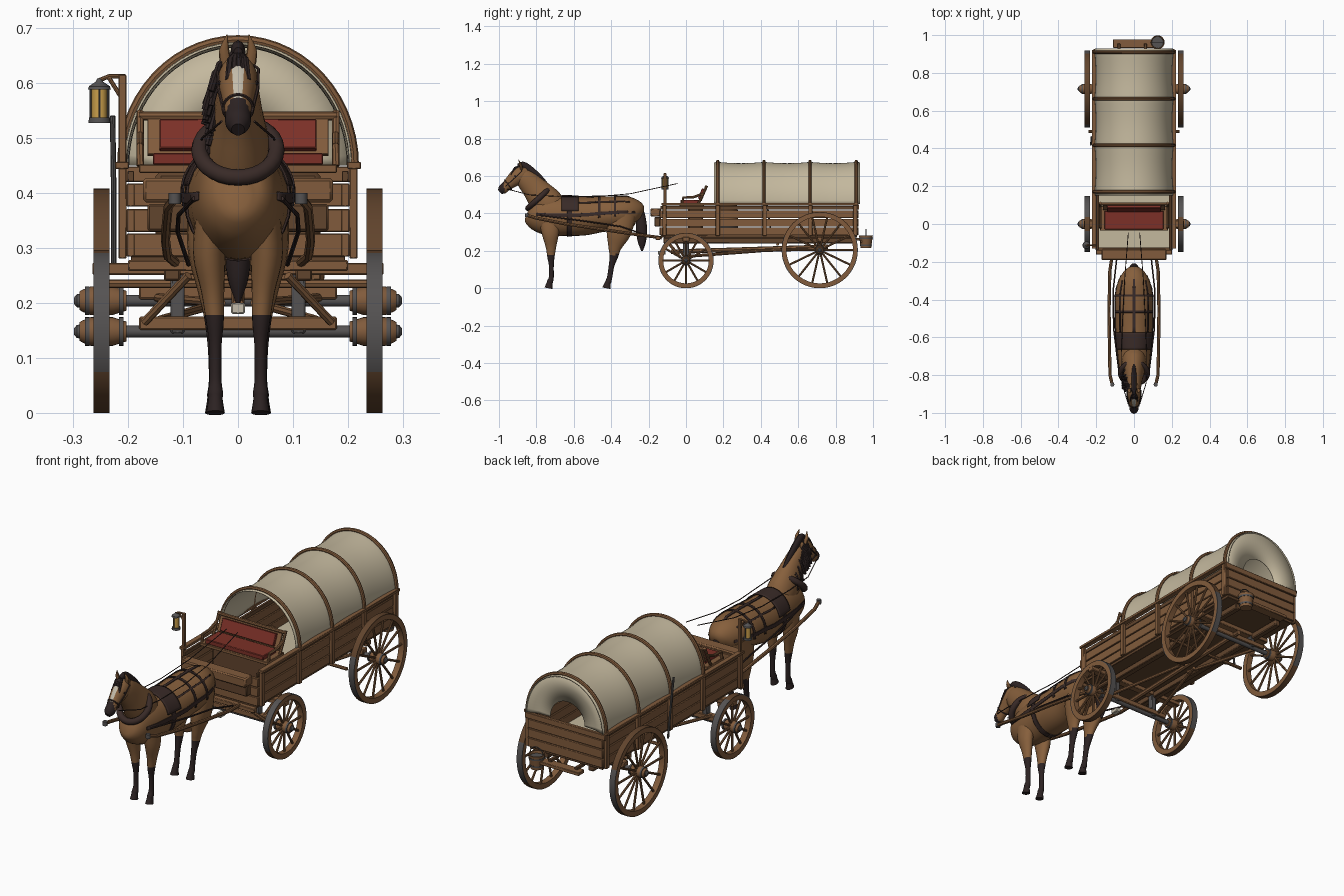
import bpy, bmesh, math, random
from mathutils import Vector, Matrix

random.seed(4)
cube = bpy.data.objects.get("Cube")
if cube:
    bpy.data.objects.remove(cube)

def material(name, *rgb):
    m = bpy.data.materials.new(name)
    m.use_nodes = True
    m.diffuse_color = (*rgb, 1)
    m.node_tree.nodes["Principled BSDF"].inputs["Base Color"].default_value = (*rgb, 1)
    return m

WOOD = material("oak_wood", .22, .105, .045)
DARK = material("dark_wood", .12, .058, .026)
CANVAS = material("cream_canvas", .55, .48, .34)
RED = material("red_cushion", .2, .03, .02)
COAT = material("bay_coat", .24, .115, .045)
HAIR = material("black_hair", .025, .016, .016)
LEATHER = material("dark_leather", .04, .023, .02)
IRON = material("grey_iron", .09, .085, .085)
AMBER = material("amber_glass", .6, .35, .07)
PALE = material("pale_marking", .55, .5, .4)

# ---------- helpers ----------
def done(name, bm, mat):
    bmesh.ops.recalc_face_normals(bm, faces=bm.faces)
    for f in bm.faces:
        f.smooth = True
    for e in bm.edges:
        e.smooth = e.calc_face_angle(0) < .65
    me = bpy.data.meshes.new(name)
    bm.to_mesh(me)
    bm.free()
    me.materials.append(mat)
    ob = bpy.data.objects.new(name, me)
    bpy.context.scene.collection.objects.link(ob)
    return ob

def skin(bm, rings, wrap=True, loop=False, caps=True):
    rows = [[bm.verts.new(p) for p in r] for r in rings]
    for a, b in zip(rows, rows[1:] + (rows[:1] if loop else [])):
        n = len(a)
        for i in range(n if wrap else n - 1):
            j = (i + 1) % n
            bm.faces.new((a[i], a[j], b[j], b[i]))
    if caps and wrap and not loop:
        bm.faces.new(rows[0])
        bm.faces.new(rows[-1])

def paint(ob, mat, rule):
    ob.data.materials.append(mat)
    for p in ob.data.polygons:
        if rule(p.center, p.normal):
            p.material_index = len(ob.data.materials) - 1

def box(name, c, size, mat, tilt=0):
    bm = bmesh.new()
    bmesh.ops.create_cube(bm, size=1)
    bmesh.ops.transform(bm, verts=bm.verts, matrix=Matrix.Translation(c) @ Matrix.Rotation(tilt, 4, 'X') @ Matrix.Diagonal((*size, 1)))
    bmesh.ops.bevel(bm, geom=bm.edges[:], offset=min(size) * .12, segments=1, affect='EDGES')
    return done(name, bm, mat)

def tubes(name, paths, r, mat, sides=8, loop=False):
    bm = bmesh.new()
    for path in paths:
        pts = [Vector(p) for p in path]
        n, rings = None, []
        for i, p in enumerate(pts):
            a = pts[i - 1] if i or loop else p
            b = pts[(i + 1) % len(pts)] if i < len(pts) - 1 or loop else p
            d = (b - a).normalized()
            n = d.orthogonal() if n is None else n - d * n.dot(d)
            n.normalize()
            m = d.cross(n)
            angles = [math.tau * k / sides for k in range(sides)]
            rings.append([p + r * (n * math.cos(t) + m * math.sin(t)) for t in angles])
        skin(bm, rings, loop=loop)
    return done(name, bm, mat)

def lathe(name, c, profile, mat, axis='Z', sides=24, loop=False):
    """Profile pairs are (distance along axis, radius)."""
    rings = []
    for h, r in profile:
        ring = []
        for k in range(sides):
            u, v = r * math.cos(math.tau * k / sides), r * math.sin(math.tau * k / sides)
            ring.append(Vector(c) + Vector((h, u, v) if axis == 'X' else (u, v, h)))
        rings.append(ring)
    bm = bmesh.new()
    skin(bm, rings, loop=loop)
    return done(name, bm, mat)

def limb(name, secs, mat, sides=20, steps=4):
    """Smooth loft through sections (x, y, z, half width, half depth)."""
    P = [Vector(s) for s in secs]
    P = [2 * P[0] - P[1]] + P + [2 * P[-1] - P[-2]]
    fine = []
    for a, b, c, d in zip(P, P[1:], P[2:], P[3:]):
        for k in range(steps):
            t = k / steps
            fine.append(.5 * (2 * b + (c - a) * t + (2 * a - 5 * b + 4 * c - d) * t * t + (3 * b - a - 3 * c + d) * t ** 3))
    fine.append(P[-2])
    rings = []
    for i, s in enumerate(fine):
        e = fine[min(i + 1, len(fine) - 1)] - fine[max(i - 1, 0)]
        n = Vector((0, -e[2], e[1])).normalized()
        rings.append([Vector(s[:3]) + Vector((s[3] * math.cos(t), 0, 0)) + n * s[4] * math.sin(t)
                      for t in (math.tau * k / sides for k in range(sides))])
    bm = bmesh.new()
    skin(bm, rings)
    return done(name, bm, mat)

def arch(y, a, b, n=28, z=.45):
    return [(a * math.cos(math.pi * k / n), y, z + b * math.sin(math.pi * k / n)) for k in range(n + 1)]

def hoop(c, rx, u, n=28):
    """Ring around c: half width rx across, half height vector u."""
    return [Vector(c) + Vector((rx * math.cos(t), 0, 0)) + Vector(u) * math.sin(t) for t in (math.tau * k / n for k in range(n))]

# ---------- horse ----------
TORSO = [(-.85, .40, .02, .03), (-.835, .395, .05, .06), (-.8, .39, .07, .085), (-.73, .385, .083, .105),
         (-.65, .385, .09, .105), (-.55, .385, .098, .103), (-.46, .395, .098, .096), (-.38, .4, .1, .092),
         (-.31, .405, .086, .085), (-.26, .4, .06, .065), (-.237, .39, .025, .03)]
limb("horse_body", [(0, *s) for s in TORSO], COAT, 28)
limb("horse_neck", [(0, -.69, .42, .06, .07), (0, -.745, .46, .064, .085), (0, -.815, .54, .046, .066),
                    (0, -.868, .597, .036, .05), (0, -.885, .63, .024, .03)], COAT)
head = limb("horse_head", [(0, -.845, .625, .02, .025), (0, -.87, .612, .034, .042), (0, -.9, .597, .036, .044),
                           (0, -.93, .573, .03, .036), (0, -.96, .546, .024, .027), (0, -.982, .527, .023, .025),
                           (0, -.996, .515, .012, .014)], COAT)
paint(head, PALE, lambda c, n: abs(c.x) < .009 and n.z > .2 and -.97 < c.y < -.89)
paint(head, HAIR, lambda c, n: c.y < -.972)
for s in (1, -1):
    front = limb("horse_front_leg", [(.045 * s, -.73, .38, .03, .06), (.052 * s, -.725, .29, .03, .045), (.046 * s, -.722, .22, .021, .028),
                 (.042 * s, -.722, .165, .016, .019), (.041 * s, -.72, .12, .011, .013), (.041 * s, -.72, .06, .011, .013),
                 (.041 * s, -.727, .035, .014, .016), (.041 * s, -.73, .025, .013, .016), (.041 * s, -.735, 0, .017, .022)], COAT)
    hind = limb("horse_hind_leg", [(.05 * s, -.335, .4, .04, .07), (.055 * s, -.36, .3, .037, .066), (.05 * s, -.38, .22, .023, .036),
                (.045 * s, -.385, .175, .017, .024), (.043 * s, -.398, .12, .012, .015), (.042 * s, -.408, .06, .011, .014),
                (.042 * s, -.415, .035, .014, .016), (.042 * s, -.42, .025, .014, .016), (.042 * s, -.425, 0, .018, .023)], COAT)
    for leg in (front, hind):
        paint(leg, HAIR, lambda c, n: c.z < .18)
    limb("horse_ear", [(.022 * s, -.878, .635, .011, .009), (.025 * s, -.885, .66, .009, .007), (.02 * s, -.895, .688, .001, .001)], COAT, 10)
    lathe("horse_eye", (.031 * s, -.914, .6), [(-.006, .001), (-.004, .005), (.004, .005), (.006, .001)], HAIR, 'X', 10)
limb("horse_tail", [(0, -.275, .455, .012, .012), (0, -.245, .41, .018, .02), (0, -.238, .32, .025, .03),
                    (0, -.236, .25, .02, .022), (0, -.235, .2, .004, .005)], HAIR)
limb("horse_mane_crest", [(0, -.9, .655, .008, .01), (0, -.865, .655, .014, .02), (0, -.79, .59, .013, .022),
                          (0, -.715, .515, .006, .01)], HAIR, 12)
locks = []
for k in range(40):
    t = k / 39
    y, z = -.88 + .14 * t, .66 - .125 * t
    out, drop = random.uniform(.045, .062), random.uniform(.07, .11)
    locks.append([(0, y, z), (-out * .7, y, z - drop * .35), (-out, y + random.uniform(-.015, .01), z - drop)])
for k in range(5):
    locks.append([(0, -.885, .655), ((k - 2) * .007, -.915, .643), ((k - 2) * .009, -.935, .605)])
tubes("horse_mane_locks", locks, .006, HAIR, 6)

# ---------- harness ----------
def torso_at(y):
    for a, b in zip(TORSO, TORSO[1:]):
        if y <= b[0]:
            t = (y - a[0]) / (b[0] - a[0])
            return [a[i] + (b[i] - a[i]) * t for i in (1, 2, 3)]

def strap(name, y0, y1, a0, a1, lift=.005):
    rows = []
    for i in range(9):
        y = y0 + (y1 - y0) * i / 8
        z, rx, rz = torso_at(y)
        angles = [math.radians(a0 + (a1 - a0) * k / 24) for k in range(25)]
        rows.append([((rx + lift) * math.sin(t), y, z + (rz + lift) * math.cos(t)) for t in angles])
    bm = bmesh.new()
    skin(bm, rows, wrap=False)
    done(name, bm, LEATHER).modifiers.new("thickness", 'SOLIDIFY').thickness = .004

strap("saddle_pad", -.665, -.575, -75, 75, .008)
strap("girth_strap", -.635, -.61, -180, 180)
for y in (-.47, -.385):
    strap("hip_strap", y, y + .012, -100, 100)
strap("back_strap", -.58, -.27, -4, 4)
for s in (1, -1):
    strap("side_strap", -.8, -.27, 82 * s, 92 * s)
    strap("upper_side_strap", -.575, -.3, 45 * s, 50 * s)
    tubes("rein", [[(.03 * s, -.955, .53), (.065 * s, -.84, .5), (.068 * s, -.7, .492), (.06 * s, -.5, .488), (.05 * s, -.3, .505), (.03 * s, -.045, .56)]], .0022, LEATHER, 6)
    tubes("trace_strap", [[(.08 * s, -.78, .39), (.108 * s, -.55, .36), (.11 * s, -.35, .33), (.09 * s, -.17, .27)]], .004, LEATHER)
    tubes("cheek_strap", [[(.025 * s, -.965, .545), (.036 * s, -.915, .59), (.037 * s, -.88, .625), (0, -.872, .66)]], .003, LEATHER, 6)
tubes("horse_collar", [hoop((0, -.79, .478), .07, (0, .055, .05))], .015, LEATHER, 12, True)
tubes("noseband", [hoop((0, -.951, .554), .027, (0, .019, -.025))], .003, LEATHER, 6, True)

# ---------- wheels and running gear ----------
def wheel(label, s, y, r, count):
    c = (.248 * s, y, r)
    w = .0145
    lathe(label + "_felloe", c, [(-w, r - .004), (w, r - .004), (w, r - .026), (-w, r - .026)], WOOD, 'X', 48, True)
    tyre = lathe(label + "_tyre", c, [(-w, r), (w, r), (w, r - .005), (-w, r - .005)], DARK, 'X', 48, True)
    paint(tyre, IRON, lambda p, n: .08 < p.z < .29)
    spokes = []
    for k in range(count):
        v = Vector((0, math.cos(math.tau * k / count), math.sin(math.tau * k / count)))
        spokes.append([Vector(c) + v * .015, Vector(c) + v * (r - .02)])
    tubes(label + "_spokes", spokes, .0055, WOOD)
    hub = [(-.045, .018), (-.02, .026), (.02, .026), (.035, .02), (.04, .017)]
    lathe(label + "_hub", c, [(h * s, q) for h, q in hub], WOOD, 'X')
    for h in (-.036, .026):
        lathe(label + "_hub_band", c, [((h - .004) * s, .026), ((h + .004) * s, .026)], IRON, 'X')
    lathe(label + "_axle_cap", c, [(.035 * s, .013), (.045 * s, .012), (.05 * s, .006)], IRON, 'X', 12)

for s in (1, -1):
    wheel("front_wheel", s, 0, .148, 12)
    wheel("rear_wheel", s, .715, .204, 14)
    tubes("reach_brace", [[(.14 * s, 0, .17), (.03 * s, .4, .2)], [(.03 * s, .35, .2), (.15 * s, .715, .21)]], .008, WOOD)
    tubes("front_brace", [[(.17 * s, -.03, .165), (.09 * s, -.1, .25)]], .008, WOOD)
    tubes("shaft", [[(.11 * s, -.13, .27), (.128 * s, -.25, .285), (.132 * s, -.45, .315), (.13 * s, -.65, .345), (.127 * s, -.8, .375), (.115 * s, -.85, .39)]], .0085, WOOD)
    lathe("shaft_tip", (.115 * s, -.85, .38), [(0, .011), (.02, .011)], IRON, 'Z', 10)
    box("under_beam", (.12 * s, .39, .255), (.03, 1.02, .03), DARK)
for y, z in ((0, .148), (.715, .204)):
    tubes("axle", [[(-.24, y, z), (.24, y, z)]], .011, IRON, 12)
    box("axle_beam", (0, y, z + .015), (.36, .035, .025), WOOD)
    box("bolster", (0, y, .262), (.53 if y == 0 else .4, .035, .022), WOOD)
    for s in (1, -1):
        box("bolster_post", (.11 * s, y, (z + .262) / 2), (.025, .03, .27 - z), IRON)
tubes("reach_pole", [[(0, -.08, .195), (0, .76, .222)]], .012, WOOD)
box("splinter_bar", (0, -.15, .268), (.4, .025, .02), WOOD)
box("draw_hitch", (0, -.13, .19), (.025, .04, .02), PALE)

# ---------- wagon box ----------
box("floor", (0, .39, .278), (.39, 1.05, .014), DARK)
box("floor_cloth", (0, .39, .288), (.37, 1.03, .006), CANVAS)
for s in (1, -1):
    for z in (.305, .35, .396):
        box("side_plank", (.195 * s, .39, z), (.016, 1.06, .042), WOOD)
    box("side_trim", (.195 * s, .39, .43), (.012, 1.05, .02), DARK)
    box("top_rail", (.211 * s, .395, .45), (.025, 1.05, .013), WOOD)
    for y in (-.115, .17, .42, .665, .905):
        box("side_post", (.21 * s, y, .363), (.015, .022, .165), WOOD)
for z in (.305, .35, .396):
    box("front_plank", (0, -.133, z), (.38, .015, .042), WOOD)
    box("tail_plank", (0, .916, z), (.4, .015, .042), WOOD)
box("tail_rail", (0, .918, .434), (.43, .016, .028), WOOD)
box("toe_box", (0, -.162, .405), (.345, .058, .045), WOOD)
box("toe_box_lower", (0, -.152, .355), (.33, .035, .05), DARK)

# ---------- canvas cover ----------
HOOPS = [.17, .417, .663, .91]
rows = []
for i in range(33):
    y = .15 + .78 * i / 32
    k = 1 - .03 * abs(math.sin(math.pi * (y - HOOPS[0]) / (HOOPS[1] - HOOPS[0])))
    rows.append(arch(y, .208 * k, .225 * k, 36))
bm = bmesh.new()
skin(bm, rows, wrap=False)
done("canvas_cover", bm, CANVAS).modifiers.new("thickness", 'SOLIDIFY').thickness = .004
bm = bmesh.new()
skin(bm, [arch(.925, .206, .222, 36), arch(.91, .15, .16, 36), arch(.905, .092, .095, 36)], wrap=False)
done("canvas_end", bm, CANVAS).modifiers.new("thickness", 'SOLIDIFY').thickness = .003
tubes("cover_hoops", [arch(y, .211, .228) for y in HOOPS], .009, WOOD)

# ---------- seat ----------
box("seat_board", (0, .03, .444), (.36, .13, .015), WOOD)
box("seat_riser", (0, .05, .37), (.3, .08, .14), DARK)
box("seat_cushion", (0, .02, .462), (.31, .1, .022), RED)
box("seat_back_cushion", (0, .082, .505), (.285, .016, .058), RED, -.4)
box("seat_back_board", (0, .094, .503), (.33, .01, .075), WOOD, -.4)
tubes("seat_top_rail", [[(-.18, .107, .54), (.18, .107, .54)]], .008, WOOD)
for s in (1, -1):
    tubes("seat_arm", [[(.178 * s, .065, .45), (.178 * s, .09, .5), (.178 * s, .112, .548)],
                       [(.178 * s, -.02, .45), (.178 * s, -.015, .485), (.178 * s, .04, .487), (.178 * s, .088, .505)]], .007, WOOD)

# ---------- cargo, lantern, brake, bucket ----------
lathe("barrel", (0, .22, .29), [(0, .048), (.05, .058), (.12, .058), (.175, .048), (.175, .043), (.168, .043)], WOOD)
for h in (.03, .135):
    lathe("barrel_band", (0, .22, .29 + h), [(0, .057), (.012, .059)], IRON)
box("lantern_post", (-.21, -.112, .53), (.014, .014, .17), WOOD)
tubes("lantern_arm", [[(-.205, -.112, .612), (-.235, -.112, .612), (-.252, -.112, .605)], [(-.21, -.112, .57), (-.235, -.112, .61)]], .004, WOOD)
lathe("lantern_glass", (-.252, -.112, .535), [(0, .014), (.055, .014)], AMBER, sides=12)
lathe("lantern_base", (-.252, -.112, .527), [(0, .02), (.01, .019)], IRON, sides=12)
lathe("lantern_cap", (-.252, -.112, .588), [(0, .021), (.006, .019), (.014, .007), (.02, .004)], IRON, sides=12)
cage = [(math.cos(k * math.pi / 2) * .016, math.sin(k * math.pi / 2) * .016) for k in range(4)]
tubes("lantern_cage", [[(-.252 + u, -.112 + v, .53), (-.252 + u, -.112 + v, .592)] for u, v in cage], .002, IRON, 6)
tubes("brake_lever", [[(-.226, .46, .26), (-.226, .44, .4), (-.228, .42, .54)]], .005, IRON)
tubes("brake_bar", [[(-.24, .49, .235), (.24, .49, .235)]], .008, WOOD)
box("rear_shelf", (.02, .955, .25), (.26, .045, .016), WOOD)
for x in (-.08, .06):
    box("shelf_bracket", (x, .925, .262), (.015, .06, .015), DARK)
lathe("bucket", (.125, .962, .215), [(0, .028), (.068, .037), (.068, .032), (.012, .025)], WOOD)
for h, r in ((.012, .031), (.048, .036)):
    lathe("bucket_band", (.125, .962, .215 + h), [(0, r), (.008, r + .001)], IRON)
tubes("bucket_handle", [arch(.962, .035, .035, 12, .28)[:]], .0025, IRON, 6).location.x = .125
